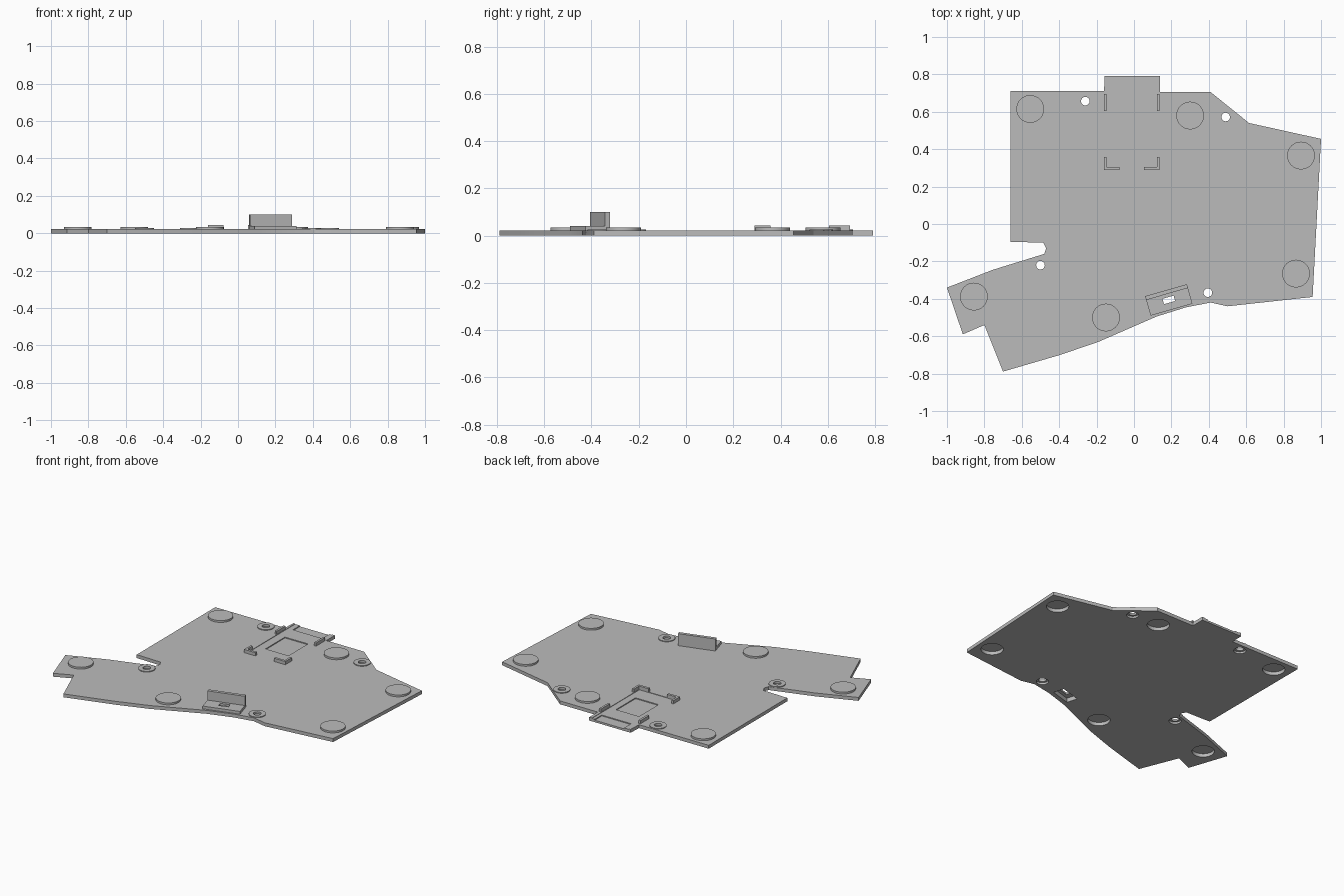
import bpy, bmesh, math
from mathutils import Matrix, Vector

if "Cube" in bpy.data.objects:
    bpy.data.objects.remove(bpy.data.objects["Cube"])

grey = bpy.data.materials.new("plain grey")
grey.use_nodes = True
COLOR = (0.5, 0.5, 0.5, 1)
grey.diffuse_color = COLOR
grey.node_tree.nodes["Principled BSDF"].inputs["Base Color"].default_value = COLOR

TOP = 0.022


def finish(bm, name):
    bmesh.ops.recalc_face_normals(bm, faces=bm.faces)
    mesh = bpy.data.meshes.new(name)
    bm.to_mesh(mesh)
    bm.free()
    mesh.materials.append(grey)
    obj = bpy.data.objects.new(name, mesh)
    bpy.context.collection.objects.link(obj)
    return obj


def prism(name, outline, z0, z1):
    bm = bmesh.new()
    face = bm.faces.new([bm.verts.new((x, y, z0)) for x, y in outline])
    out = bmesh.ops.extrude_face_region(bm, geom=[face])
    for v in out["geom"]:
        if isinstance(v, bmesh.types.BMVert):
            v.co.z = z1
    return finish(bm, name)


def box(name, x0, x1, y0, y1, z0, z1, frame=Matrix()):
    corners = [(x0, y0), (x1, y0), (x1, y1), (x0, y1)]
    return prism(name, [(frame @ Vector((*c, 0)))[:2] for c in corners], z0, z1)


def disc(name, center, r, z0, z1, n=48):
    steps = [2 * math.pi * i / n for i in range(n)]
    return prism(name, [(center[0] + r * math.cos(a), center[1] + r * math.sin(a))
                        for a in steps], z0, z1)


# Case plate outline
plate = prism("case_plate", [
    (-0.66, 0.71), (-0.16, 0.71), (-0.157, 0.792), (0.14, 0.792), (0.14, 0.705),
    (0.41, 0.705), (0.615, 0.54), (1, 0.455), (0.955, -0.39), (0.5, -0.44),
    (0.41, -0.42), (0.28, -0.445), (0.12, -0.495), (-0.19, -0.63),
    (-0.395, -0.7), (-0.7, -0.789), (-0.8, -0.54), (-0.915, -0.59), (-1, -0.34),
    (-0.755, -0.245), (-0.48, -0.16), (-0.47, -0.13), (-0.485, -0.1),
    (-0.66, -0.095)], 0, TOP)

feet = [(-0.555, 0.615), (0.3, 0.58), (0.893, 0.366),
        (0.866, -0.265), (-0.15, -0.5), (-0.856, -0.388)]
screws = [(-0.26, 0.657), (0.49, 0.572), (-0.5, -0.22), (0.395, -0.367)]
adds, cuts = [], []

# Domes over the foot pockets, which open downward
for p in feet:
    adds.append(disc("foot_dome", p, 0.074, 0.01, 0.034))
    cuts.append(disc("foot_pocket", p, 0.066, -0.02, 0.022))

# Screw bosses with through holes and counterbores
for p in screws:
    adds.append(disc("screw_boss", p, 0.05, 0.01, 0.027, 32))
    cuts.append(disc("screw_hole", p, 0.023, -0.03, 0.08, 24))
    cuts.append(disc("counterbore", p, 0.036, -0.02, 0.013, 24))

# Slanted block by the front edge with a slot and a pocket below
slant = Matrix.Translation((0.186, -0.406, 0)) @ Matrix.Rotation(math.radians(16), 4, "Z")
adds.append(box("slot_block", -0.116, 0.116, -0.054, 0.054, 0.01, 0.04, slant))
cuts.append(box("slot", -0.031, 0.031, -0.015, 0.015, -0.03, 0.08, slant))
cuts.append(box("slot_pocket", -0.07, 0.07, -0.036, 0.036, -0.02, 0.027, slant))

# Shallow recesses of the circuit board bay
cuts.append(box("board_tray", -0.144, 0.12, 0.306, 0.83, 0.019, 0.05))
cuts.append(box("chip_recess", -0.09, 0.075, 0.41, 0.61, 0.013, 0.05))
cuts.append(box("port_recess", -0.11, 0.1, 0.72, 0.84, 0.013, 0.05))

# Combine the plate
for helper, operation in [(o, "UNION") for o in adds] + [(o, "DIFFERENCE") for o in cuts]:
    helper.hide_render = True
    mod = plate.modifiers.new(helper.name, "BOOLEAN")
    mod.operation, mod.object, mod.solver = operation, helper, "EXACT"
bpy.context.view_layer.update()
combined = bpy.data.meshes.new_from_object(
    plate.evaluated_get(bpy.context.evaluated_depsgraph_get()))
plate.modifiers.clear()
plate.data = combined
for helper in adds + cuts:
    bpy.data.objects.remove(helper)

# Upright wall on the back of the slanted block
box("upright_wall", -0.116, 0.116, 0.033, 0.054, 0.03, 0.1, slant)

# Side rails and corner clips that hold the board
CX = -0.012
for side, label in ((-1, "right"), (1, "left")):
    outer, inner = CX + side * 0.148, CX + side * 0.134
    tip = CX + side * 0.066
    rail = sorted((outer, inner))
    box(label + "_rail", *rail, 0.605, 0.695, 0.015, 0.043)
    prism(label + "_corner_clip", [(outer, 0.29), (tip, 0.29), (tip, 0.306),
          (inner, 0.306), (inner, 0.358), (outer, 0.358)], 0.015, 0.043)

# Soft shading on round walls, crisp elsewhere
bpy.ops.object.select_all(action="DESELECT")
plate.select_set(True)
bpy.context.view_layer.objects.active = plate
bpy.ops.object.shade_smooth_by_angle(angle=math.radians(20))
